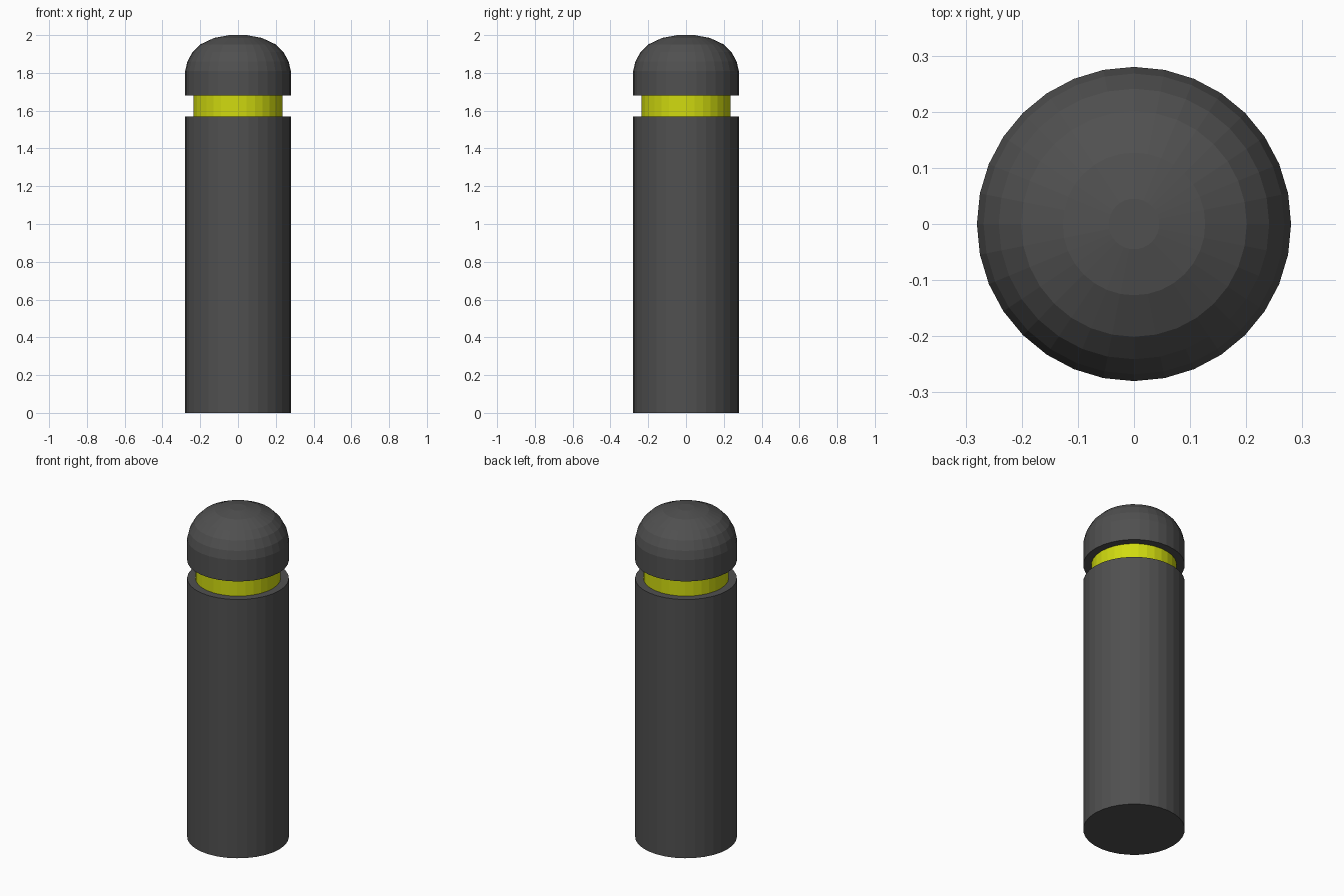
import bpy, bmesh
from math import cos, sin, tau

if "Cube" in bpy.data.objects:
    bpy.data.objects.remove(bpy.data.objects["Cube"])

SIDES = 32


def material(name, rgb):
    m = bpy.data.materials.new(name)
    m.diffuse_color = (*rgb, 1)
    m.use_nodes = True
    m.node_tree.nodes["Principled BSDF"].inputs["Base Color"].default_value = m.diffuse_color
    return m


def lathe(name, profile, mat):
    """Closed solid of revolution from (radius, z) rings, bottom to top."""
    bm = bmesh.new()
    rings = [[bm.verts.new((r * cos(tau * i / SIDES), r * sin(tau * i / SIDES), z))
              for i in range(SIDES)] for r, z in profile]
    for a, b in zip(rings, rings[1:]):
        for i in range(SIDES):
            j = (i + 1) % SIDES
            bm.faces.new((a[i], a[j], b[j], b[i]))
    bm.faces.new(rings[0][::-1])
    bm.faces.new(rings[-1])
    mesh = bpy.data.meshes.new(name)
    bm.to_mesh(mesh)
    bm.free()
    mesh.materials.append(mat)
    obj = bpy.data.objects.new(name, mesh)
    bpy.context.collection.objects.link(obj)
    return obj


dark = material("dark_grey", (0.08, 0.08, 0.08))
yellow = material("yellow", (0.63, 0.7, 0.005))

# Main post
lathe("post", [(0.28, 0), (0.28, 1.57)], dark)

# Recessed reflective band
lathe("reflective_band", [(0.235, 1.57), (0.235, 1.68)], yellow)

# Rounded cap
lathe("domed_cap", [(0.28, 1.68), (0.28, 1.81), (0.268, 1.86), (0.241, 1.91),
                    (0.201, 1.95), (0.127, 1.985), (0.045, 2.0)], dark)
